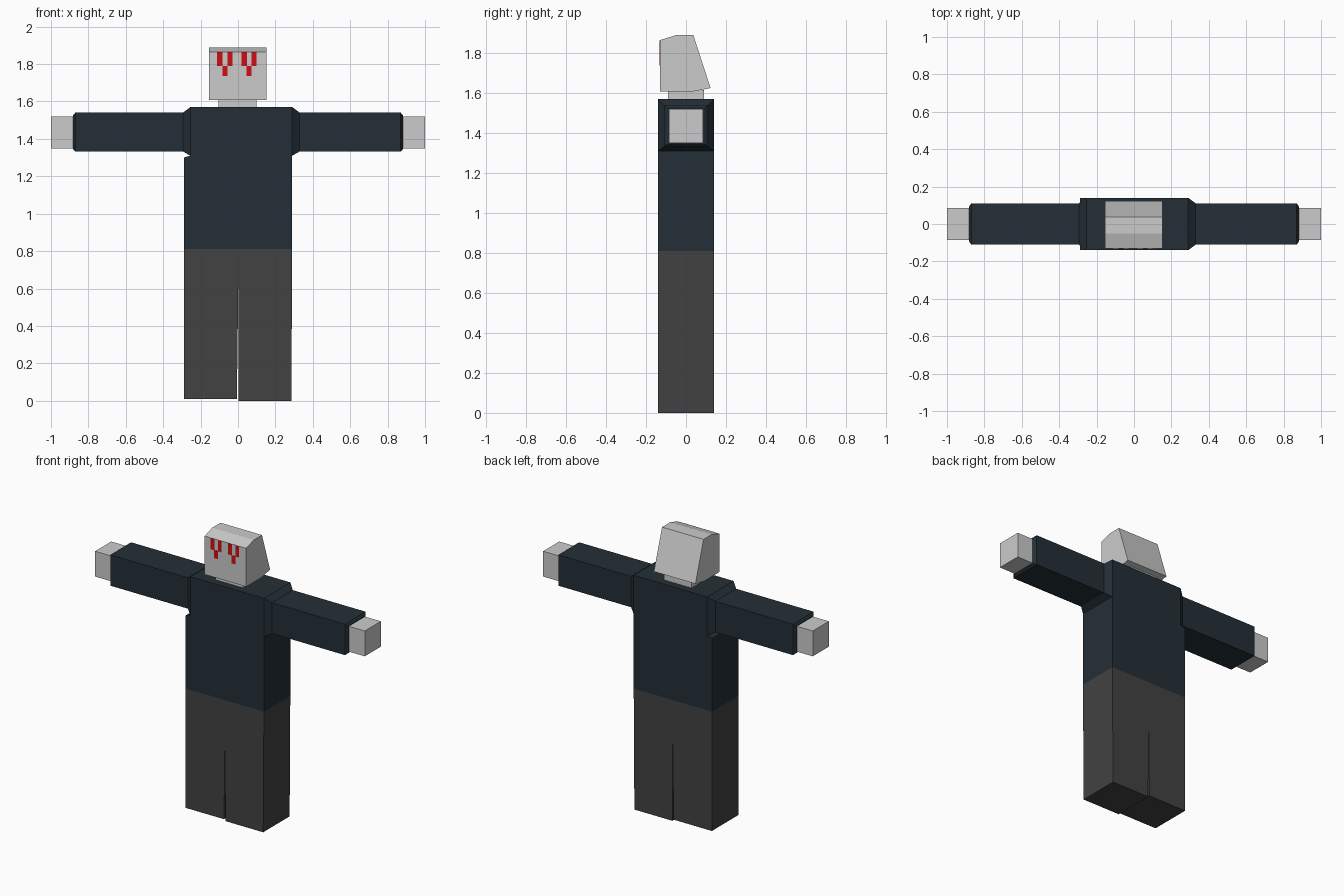
import bpy, bmesh

if "Cube" in bpy.data.objects:
    bpy.data.objects.remove(bpy.data.objects["Cube"])


def material(name, rgb):
    m = bpy.data.materials.new(name)
    m.diffuse_color = (*rgb, 1)
    m.use_nodes = True
    m.node_tree.nodes["Principled BSDF"].inputs["Base Color"].default_value = m.diffuse_color
    return m


GREY = material("pale grey", (0.60, 0.60, 0.60))
NAVY = material("dark navy", (0.017, 0.028, 0.037))
CHARCOAL = material("charcoal", (0.054, 0.054, 0.054))
RED = material("red", (0.61, 0.005, 0.007))


def finish(name, bm, mat):
    bmesh.ops.recalc_face_normals(bm, faces=bm.faces[:])
    me = bpy.data.meshes.new(name)
    bm.to_mesh(me)
    bm.free()
    me.materials.append(mat)
    ob = bpy.data.objects.new(name, me)
    bpy.context.collection.objects.link(ob)
    return ob


def loft(name, rings, mat, cap_start=True, skip=()):
    """Skin equal-length rings of points; cap the ends."""
    bm = bmesh.new()
    vs = [[bm.verts.new(p) for p in r] for r in rings]
    n = len(rings[0])
    for a, b in zip(vs, vs[1:]):
        for i in range(n):
            if i not in skip:
                j = (i + 1) % n
                bm.faces.new((a[i], a[j], b[j], b[i]))
    if cap_start:
        bm.faces.new(vs[0])
    bm.faces.new(vs[-1])
    return finish(name, bm, mat)


def front_prism(name, pts, y0, y1, mat, skip=()):
    return loft(name, [[(x, y, z) for x, z in pts] for y in (y0, y1)], mat, skip=skip)


def rect(x, hy, z0, z1):
    return [(x, -hy, z0), (x, hy, z0), (x, hy, z1), (x, -hy, z1)]


def box_pts(x0, x1, z0, z1):
    return [(x0, z0), (x1, z0), (x1, z1), (x0, z1)]


# Trousers with a narrow wedge between the legs
front_prism("trousers", [(-0.29, 0.01), (-0.006, 0.01), (0.002, 0.65), (0.004, 0.0),
                         (0.285, 0.0), (0.29, 0.81), (-0.29, 0.81)], -0.14, 0.14, CHARCOAL)

# Torso, left open where the sleeves join (sides 2 and 4)
front_prism("torso", [(-0.29, 0.81), (0.29, 0.81), (0.29, 1.31), (0.29, 1.57),
                      (-0.255, 1.57), (-0.255, 1.31), (-0.29, 1.30)],
            -0.14, 0.14, NAVY, skip=(2, 4))

# Sleeves with tapered shoulders, and hands
for side, s, x in (("left", -1, 0.255), ("right", 1, 0.29)):
    loft(side + "_sleeve", [rect(s * x, 0.14, 1.31, 1.57),
                            rect(s * (x + 0.04), 0.11, 1.333, 1.54),
                            rect(s * 0.87, 0.11, 1.333, 1.54),
                            rect(s * 0.882, 0.092, 1.345, 1.525)], NAVY, cap_start=False)
    loft(side + "_hand", [rect(s * 0.88, 0.085, 1.35, 1.52),
                          rect(s * 1.0, 0.085, 1.35, 1.52)], GREY, cap_start=False)

# Neck
front_prism("neck", box_pts(-0.105, 0.1, 1.565, 1.615), -0.09, 0.09, GREY)

# Head from a side profile, back sloping down and out
profile = [(-0.13, 1.607), (0.03, 1.607), (0.123, 1.625),
           (0.037, 1.89), (-0.05, 1.89), (-0.13, 1.865)]
loft("head", [[(x, y, z) for y, z in profile] for x in (-0.156, 0.152)], GREY)

# Painted eye marks: two upper bars and a lower drip per eye
for side, x in (("left", -0.071), ("right", 0.059)):
    for part, a, b, z0, z1 in (("outer", -0.041, -0.012, 1.79, 1.864),
                               ("inner", 0.014, 0.041, 1.79, 1.864),
                               ("drip", -0.013, 0.014, 1.737, 1.79)):
        front_prism(f"{side}_eye_{part}_mark", box_pts(x + a, x + b, z0, z1),
                    -0.133, -0.129, RED)
